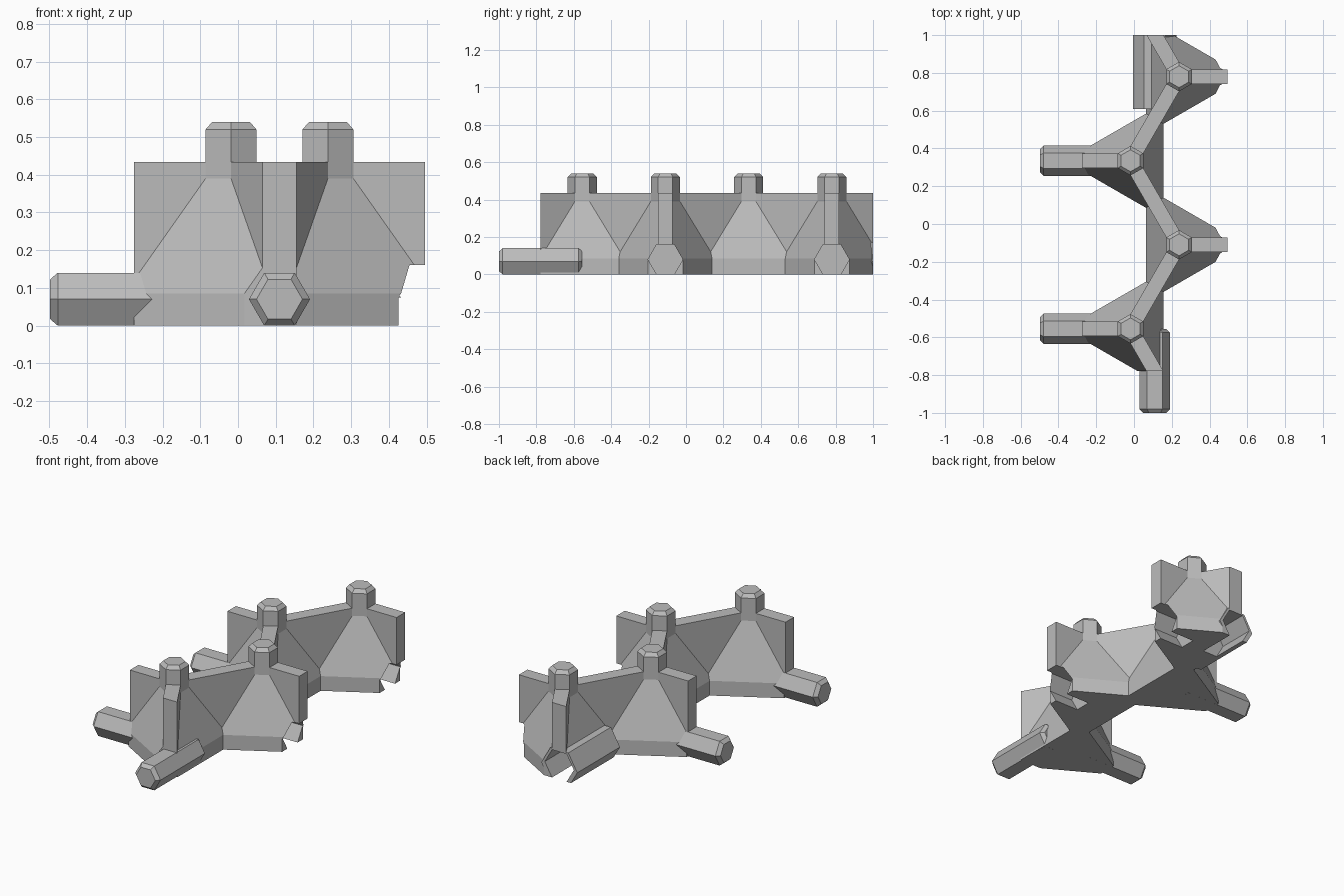
import bpy, bmesh
from math import pi, cos, sin, radians
from mathutils import Vector, Matrix

cube = bpy.data.objects.get("Cube")
if cube:
    bpy.data.objects.remove(cube, do_unlink=True)

ARM = 0.257        # post centre to arm end
HEX = 0.078        # post and peg radius
PEG_Z = 0.07
STEP = 0.445       # spacing of posts along y
Y_FRONT, Y_BACK = -0.7775, 1.0

mat = bpy.data.materials.new("plain grey")
mat.use_nodes = True
mat.diffuse_color = (0.5, 0.5, 0.5, 1)
mat.node_tree.nodes["Principled BSDF"].inputs["Base Color"].default_value = (0.5, 0.5, 0.5, 1)


def ring(r, n, z, turn=0.0):
    return [Vector((r * cos(turn + 2 * pi * i / n), r * sin(turn + 2 * pi * i / n), z)) for i in range(n)]


def hull(name, points, matrix=Matrix(), clips=()):
    """Convex solid from points, trimmed by planes (point, outward normal)."""
    bm = bmesh.new()
    for p in points:
        bm.verts.new(matrix @ p)
    bmesh.ops.convex_hull(bm, input=bm.verts[:])
    for co, no in clips:
        bmesh.ops.bisect_plane(bm, geom=bm.verts[:] + bm.edges[:] + bm.faces[:],
                               plane_co=co, plane_no=no, clear_outer=True)
        bmesh.ops.holes_fill(bm, edges=[e for e in bm.edges if e.is_boundary])
    bmesh.ops.dissolve_limit(bm, angle_limit=0.01, verts=bm.verts[:], edges=bm.edges[:])
    bmesh.ops.recalc_face_normals(bm, faces=bm.faces[:])
    mesh = bpy.data.meshes.new(name)
    bm.to_mesh(mesh)
    bm.free()
    mesh.materials.append(mat)
    ob = bpy.data.objects.new(name, mesh)
    bpy.context.collection.objects.link(ob)
    return ob


def box(x0, x1, w, z0, z1):
    return [Vector((x, y, z)) for x in (x0, x1) for y in (-w, w) for z in (z0, z1)]


def spin(angle, at):
    return Matrix.Translation(at) @ Matrix.Rotation(angle, 4, "Z")


def bar(r, x0, x1, z, chamfer=0.0):
    """Hexagonal bar along x with flat top and bottom."""
    pts = []
    for x, rr in ((x0, r - chamfer), (x0 + chamfer, r), (x1 - chamfer, r), (x1, r - chamfer)):
        pts += [Vector((x, p.x, p.y + z)) for p in ring(rr, 6, 0)]
    return pts


def subtract(ob, cutters):
    for c in cutters:
        m = ob.modifiers.new("cut", "BOOLEAN")
        m.operation, m.solver, m.object = "DIFFERENCE", "EXACT", c
    deps = bpy.context.evaluated_depsgraph_get()
    new = bpy.data.meshes.new_from_object(ob.evaluated_get(deps))
    ob.modifiers.clear()
    ob.data = new


X, Y = Vector((1, 0, 0)), Vector((0, 1, 0))
ends = [(Y * Y_BACK, Y), (Y * Y_FRONT, -Y)]
cut_parts, cutters = [], []


def socket(matrix):
    """Peg-shaped hole at an arm end, opening outwards along local x."""
    cutters.append(hull("socket_cutter", bar(0.093, -0.2225, 0.2, 0.08), matrix))


for i in range(4):
    side = -1 if i % 2 == 0 else 1            # outward arm direction
    at = Vector((0.11 + side * ARM / 2, -0.555 + i * STEP, 0))
    face = 0.0 if side > 0 else pi
    m = spin(face, at)
    clips = ends + [(at + X * side * ARM, X * side)]

    # sloped three-cornered foot running up to the post
    foot = ring(0.35, 3, 0) + ring(0.35, 3, 0.085) + ring(HEX, 6, 0.39, pi / 6)
    cut_parts.append(hull("sloped_foot", foot, m, clips))

    # chamfered hexagonal post
    hull("post", ring(HEX, 6, 0.2, pi / 6) + ring(HEX, 6, 0.52, pi / 6)
         + ring(HEX - 0.02, 6, 0.54, pi / 6), m)

    # three wall arms
    for k in range(3):
        length = ARM if k == 0 else ARM + 0.04
        cut_parts.append(hull("wall_arm", box(0, length, HEX / 2, 0.05, 0.434),
                              spin(face + k * radians(120), at), ends))

    # peg on the one side, socket on the other
    tip = spin(face, at + X * side * ARM)
    if side < 0:
        hull("side_peg", bar(HEX + 0.003, -0.2225, 0.2225, PEG_Z, 0.02), tip)
    else:
        socket(tip)
        cutters.append(hull("slot_cutter", box(-0.07, 0.1, 0.12, -0.1, 0.075), tip))

# front peg, back sleeve and its socket
hull("front_peg", bar(HEX + 0.003, -0.2225, 0.2225, PEG_Z, 0.02),
     spin(-pi / 2, Vector((0.11, Y_FRONT, 0))))
back = spin(pi / 2, Vector((0.11, Y_BACK, 0)))
cut_parts.append(hull("back_sleeve", bar(0.115, -0.39, 0, PEG_Z), back,
                      [(Vector(), Vector((0, 0, -1)))]))
socket(back)

for ob in cut_parts:
    subtract(ob, cutters)
for c in cutters:
    bpy.data.objects.remove(c, do_unlink=True)
